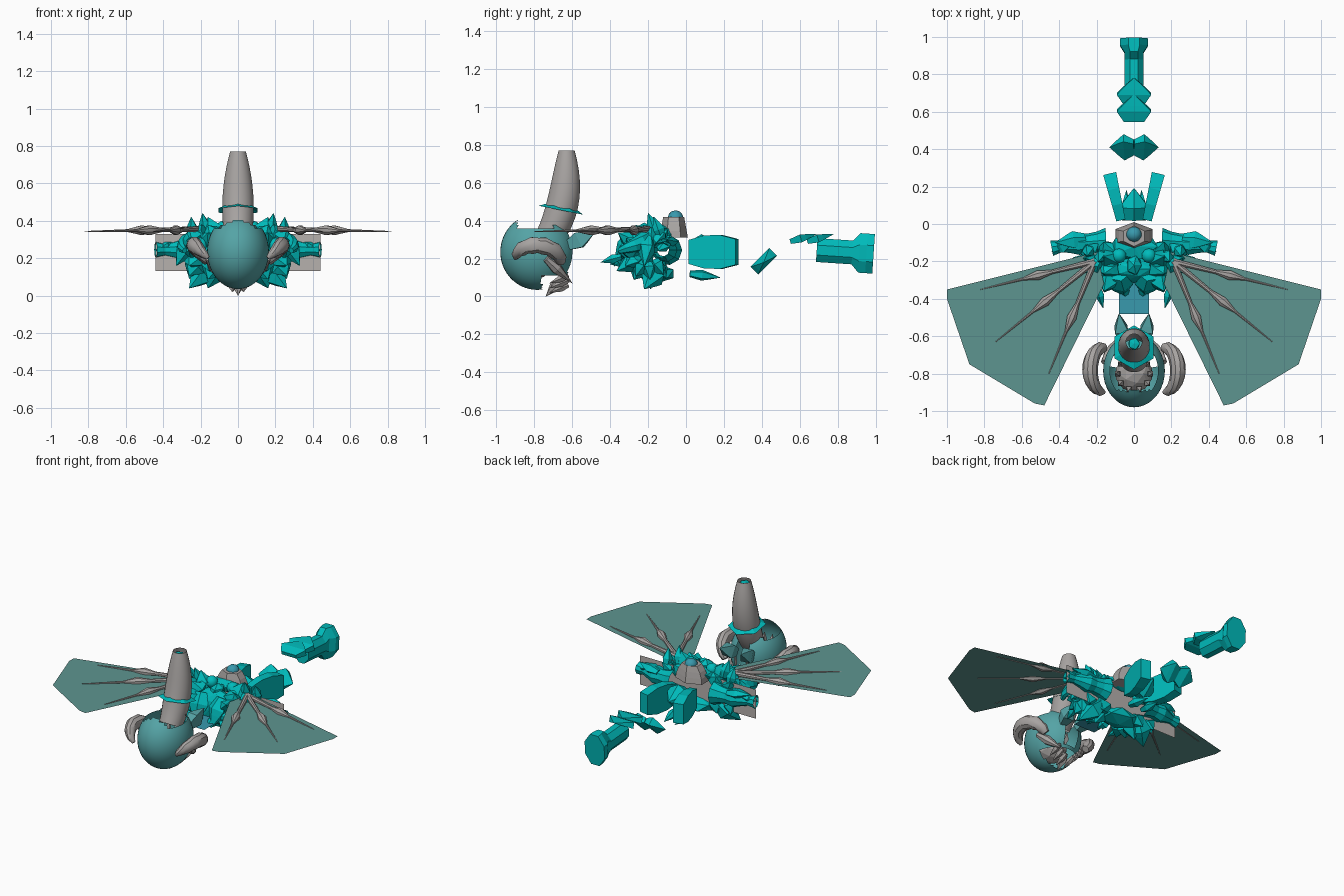
import bpy, bmesh
from math import cos, sin, pi, radians
from mathutils import Vector, Matrix

if "Cube" in bpy.data.objects:
    bpy.data.objects.remove(bpy.data.objects["Cube"])

X, Y, Z = Vector((1, 0, 0)), Vector((0, 1, 0)), Vector((0, 0, 1))


def material(name, red, green, blue):
    mat = bpy.data.materials.new(name)
    mat.use_nodes = True
    mat.diffuse_color = (red, green, blue, 1)
    mat.node_tree.nodes["Principled BSDF"].inputs["Base Color"].default_value = mat.diffuse_color
    return mat


ARMOUR = material("bright_teal", 0, .5, .5)
SHELL = material("muted_teal", .09, .37, .38)
BONE = material("bone_grey", .39, .37, .36)
MEMBRANE = material("membrane_green", .11, .3, .28)
GEM = material("gem_blue", .04, .32, .42)
PANEL = material("pale_grey", .47, .44, .42)


def finish(bm, name, mat, smooth):
    """Turn the bmesh into an object; smooth is the sharp-edge angle."""
    mesh = bpy.data.meshes.new(name)
    bm.to_mesh(mesh)
    bm.free()
    mesh.materials.append(mat)
    if smooth:
        mesh.polygons.foreach_set("use_smooth", [True] * len(mesh.polygons))
        mesh.set_sharp_from_angle(angle=radians(smooth))
    bpy.context.collection.objects.link(bpy.data.objects.new(name, mesh))


def tube(name, path, size, mat=ARMOUR, side=1, steps=6, sides=8, up=Z, caps=True, smooth=0):
    """Sweep a polygon along path(t); size(t) gives its width and height radii."""
    bm = bmesh.new()
    times = [i / steps for i in range(steps + 1)]
    centres = [Vector(path(t)) for t in times]
    rings = []
    for i, (t, centre) in enumerate(zip(times, centres)):
        along = centres[min(i + 1, steps)] - centres[max(i - 1, 0)]
        across = along.cross(up).normalized()
        over = across.cross(along).normalized()
        wide, high = size(t)
        ring = []
        for k in range(sides):
            turn = pi * (k + k + 1) / sides
            point = centre + across * wide * cos(turn) + over * high * sin(turn)
            point.x *= side
            ring.append(bm.verts.new(point))
        rings.append(ring)
    for a, b in zip(rings, rings[1:]):
        for k in range(sides):
            bm.faces.new((a[k - 1], a[k], b[k], b[k - 1]))
    if caps:
        bm.faces.new(rings[0])
        bm.faces.new(rings[-1])
    bmesh.ops.recalc_face_normals(bm, faces=bm.faces)
    finish(bm, name, mat, smooth)


def shard(name, start, end, wide, high, mat=ARMOUR, side=1, sides=5, up=None):
    """Faceted chunk, thick near its start and pointed at its end."""
    start, end = Vector(start), Vector(end)
    along = (end - start).normalized()

    def size(t):
        swell = min(.6 + t, 1.7 * (1 - t) + .03)
        return wide * swell, high * swell

    tube(name, lambda t: start.lerp(end, t), size, mat, side, 5, sides,
         up or (Y if abs(along.z) > .7 else Z))


def blob(name, centre, radii, mat=ARMOUR, side=1, detail=2, smooth=0):
    bm = bmesh.new()
    x, y, z = centre
    place = Matrix.Translation((side * x, y, z)) @ Matrix.Diagonal((*radii, 1))
    bmesh.ops.create_icosphere(bm, subdivisions=detail, radius=1, matrix=place)
    finish(bm, name, mat, smooth)


def sheet(name, outline, mat):
    bm = bmesh.new()
    bm.faces.new([bm.verts.new(point) for point in outline])
    finish(bm, name, mat, 0)


# Helmet: open shell with a cut rim and an opening under the chin
bm = bmesh.new()
place = Matrix.Translation((0, -.785, .235)) @ Matrix.Diagonal((.165, .195, .2, 1))
bmesh.ops.create_uvsphere(bm, u_segments=40, v_segments=28, radius=1, matrix=place)
cut = []
for face in bm.faces:
    x, y, z = face.calc_center_median()
    above_rim = y > -.89 and z > (.36 if y < -.7 else .39)
    under_chin = y > -.76 and z < .11
    nape_slot = y > -.62 and abs(x) < .05
    if above_rim or under_chin or nape_slot:
        cut.append(face)
bmesh.ops.delete(bm, geom=cut, context="FACES")
finish(bm, "helmet_shell", SHELL, 60)

# Plume with its inner cap and six-sided collar
def plume_size(t):
    radius = .085 - .1 * (t - .35) ** 2
    return radius, radius


def collar_size(t):
    radius = .12 - .04 * t
    return radius, radius


tube("plume", lambda t: (0, -.63 - .1 * (1 - t) ** 3, .3 + .47 * t), plume_size, BONE,
     steps=10, sides=20, up=Y, caps=False, smooth=50)
blob("plume_cap", (0, -.64, .75), (.035, .035, .01), detail=1)
tube("plume_collar", lambda t: (0, -.66 + t / 250, .455 + t / 50), collar_size,
     steps=1, sides=6, up=Y, caps=False)

# Skull inside the helmet, ringed with teeth
skull = Vector((0, -.8, .18))
blob("skull", skull, (.1, .1, .09), BONE)
for k in range(10):
    spoke = X * cos(k * pi / 5) + Y * sin(k * pi / 5)
    shard("skull_tooth", skull + spoke * .08 + Z * .04, skull + spoke * .1 + Z * .13,
          .02, .02, BONE, sides=4)
shard("chin_spike", (0, -.66, .09), (0, -.74, 0), .03, .03, BONE)


# Curves shared by both sides
def horn_path(t):
    arch = sin(pi * t)
    return .16 + .075 * arch, -.78 + .12 * cos(pi * t), .18 + .08 * arch + .02 * t


def horn_size(t):
    radius = .042 * sin(pi * (.1 + .88 * t)) ** .5
    ridge = 1.15 if round(t * 12) % 2 else 1
    return radius * ridge, radius


def rib_size(t):
    radius = .016 * (1 - t) + .018 * max(0, 1 - 8 * abs(t - .5)) + .002
    return radius, radius


def sleeve_size(t):
    radius = .07 - .035 * t + .01 * cos(12 * t)
    return radius, radius


def shoulder_path(t):
    turn = pi * (.7 - .9 * t)
    return .22 + .08 * cos(turn), -.3 + .09 * sin(turn), .33 - .09 * t


def shoulder_size(t):
    radius = .045 * (1 - .7 * t * t)
    return radius, radius * 1.2


flank = Vector((0, -.2, .23))
wing_root = Vector((.21, -.2, .355))
rib_tips = (.82, -.35), (.74, -.63), (.455, -.8)
wing_outline = (.2, -.15), (1, -.35), (1, -.4), (.88, -.75), (.53, -.96), (.48, -.97), (.16, -.32)

for side in (1, -1):
    # Curled ridged horns, cheek horns, jaw spikes and neck straps
    tube("helmet_horn", horn_path, horn_size, BONE, side, steps=12, sides=10, up=X, smooth=35)
    shard("cheek_horn", (.16, -.74, .2), (.08, -.6, .07), .03, .03, BONE, side, sides=7)
    for k in range(3):
        root = Vector((.03, -.62, .06)) + (X + Z) * k * .025
        shard("jaw_spike", root, root - Y * .1 - Z * .04, .02, .02, BONE, side)
    shard("neck_strap", (.06, -.62, .27), (.08, -.48, .34), .05, .06, SHELL, side, sides=4)

    # Wing membrane and its three jointed ribs
    sheet("wing_membrane", [(side * x, y, .343) for x, y in wing_outline], MEMBRANE)
    for x, y in rib_tips:
        tip = Vector((x, y, .343))
        tube("wing_rib", lambda t: wing_root.lerp(tip, t), rib_size, BONE, side, steps=16, smooth=30)

    # Open sleeve with fins
    tube("arm_sleeve", lambda t: (.15 + .29 * t, -.1 - .03 * t * t, .245), sleeve_size,
         side=side, sides=9, caps=False)
    shard("elbow_fin", (.26, -.08, .28), (.42, -.1, .3), .05, .03, side=side)
    shard("cuff_fin", (.35, -.1, .28), (.44, -.15, .24), .04, .03, side=side)

    # Shoulder arc, crests and joint orbs
    tube("shoulder_arc", shoulder_path, shoulder_size, side=side, sides=7)
    shard("shoulder_crest", (.17, -.16, .33), (.19, -.2, .44), .035, .035, side=side)
    shard("outer_crest", (.24, -.13, .31), (.25, -.17, .42), .035, .035, side=side)
    for k in range(4):
        blob("joint_orb", (.08 + .04 * k, -.17 - .04 * k, .36 - .03 * k), (.04, .04, .04),
             side=side, smooth=40)

    # Two fans of jagged plates round the flank
    for k in range(9):
        turn = radians(50 + 32 * k)
        ray = Y * cos(turn) + Z * sin(turn)
        reach = .19 if k % 2 else .16
        shard("flank_plate", flank + X * .12 + ray * .07, flank + X * .16 + ray * reach,
              .07, .05, side=side)
        shard("outer_plate", flank + X * .22 + ray * .06, flank + X * .26 + ray * .14,
              .06, .04, side=side)

    # Breast plate, fangs and limb guards
    shard("breast_plate", (.08, -.28, .33), (.06, -.38, .16), .07, .05, side=side)
    shard("front_fang", (.06, -.32, .2), (.04, -.4, .17), .035, .035, side=side)
    shard("side_fang", (.19, -.34, .21), (.165, -.45, .18), .025, .025, side=side)
    shard("lower_guard", (.15, -.14, .16), (.26, -.22, .04), .07, .07, side=side)
    shard("forearm_guard", (.25, -.2, .31), (.33, -.22, .16), .06, .05, side=side)

    # Hip wing, hip spur and kite link
    tube("hip_wing", lambda t: (.07 + .06 * t, .02 + .25 * t, .235),
         lambda t: (.035 + .015 * t, .09 + .04 * sin(3 * t)), side=side, steps=3, sides=4)
    shard("hip_spur", (.05, .02, .12), (.04, .18, .1), .03, .03, side=side)
    shard("kite_link", (0, .41, .19), (.13, .41, .18), .1, .04, side=side, sides=4, up=Z - Y)

# Torso core, chest boss and flat panels
blob("torso_core", (0, -.24, .24), (.17, .075, .12))
blob("chest_boss", (0, -.22, .34), (.045, .06, .05), detail=1)
blob("back_plate", (0, -.12, .34), (.14, .08, .04), detail=1)
blob("belly_plate", (0, -.15, .12), (.14, .1, .05), detail=1)
corners = (-1, -1), (1, -1), (1, 1), (-1, 1)
sheet("front_tongue", [(.08 * i, -.38 + .1 * j, .19) for i, j in corners], GEM)
sheet("cross_panel", [(.44 * i, -.13, .23 + .1 * j) for i, j in corners], PANEL)

# Gem in a six-sided setting
tube("gem_setting", lambda t: (0, -.065, .31 + .11 * t), lambda t: (.115 - .05 * t * t, .075 - .02 * t),
     BONE, steps=3, sides=6, up=Y)
blob("gem", (0, -.055, .415), (.042, .042, .04), GEM, smooth=60)

# Hip block, two tail chevrons and the flared boot
shard("hip_block", (0, .02, .24), (0, .19, .25), .09, .085, sides=6)
for y in (.55, .64):
    shard("tail_chevron", (0, y, .29), (0, y + .14, .33), .13, .03, sides=4)
tube("tail_boot", lambda t: (0, .69 + .3 * t, .245 - .02 * t),
     lambda t: (.055 + .025 * (t > .8), .068 + .045 * (t > .7)), steps=8)
